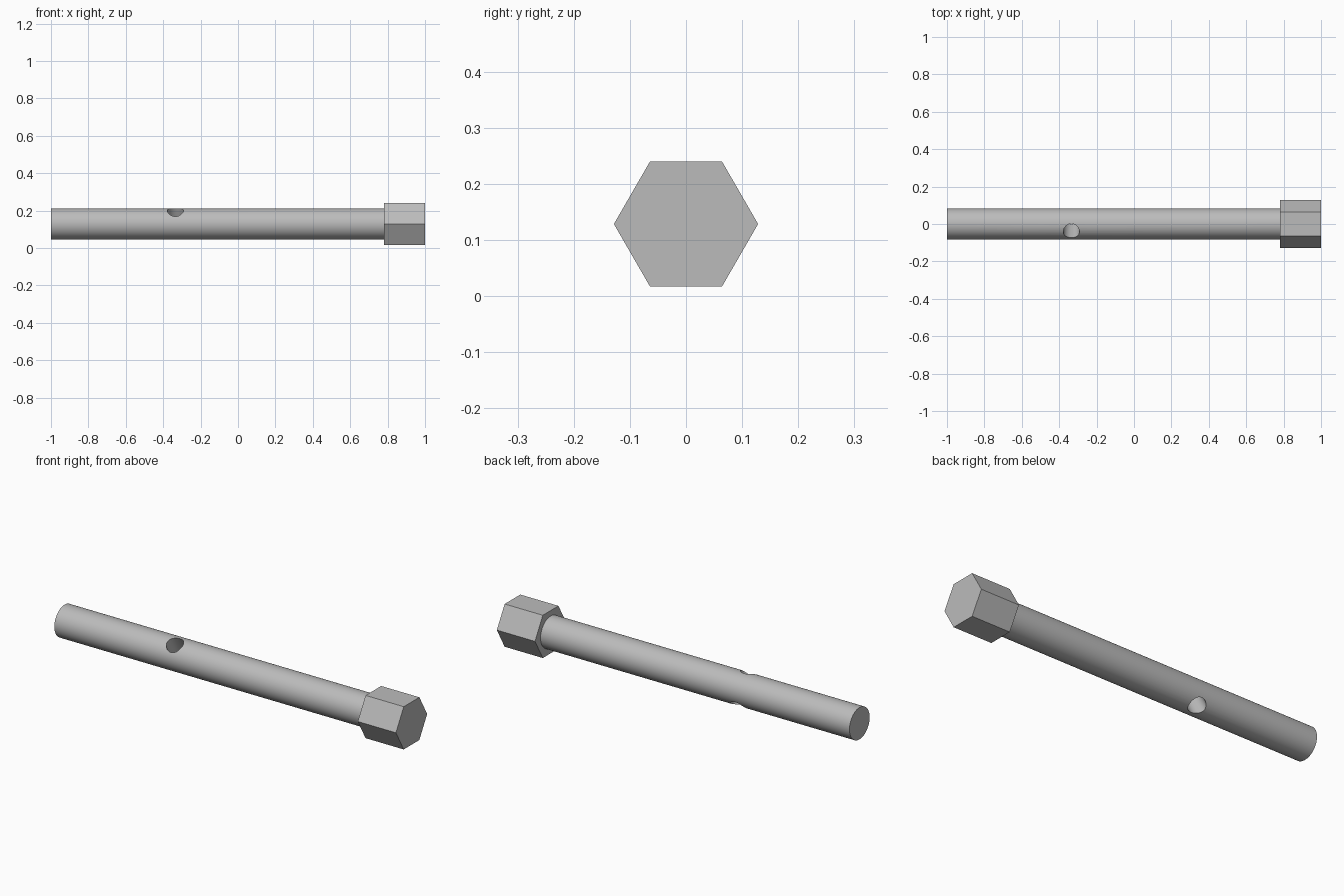
import bpy
import math

if "Cube" in bpy.data.objects:
    bpy.data.objects.remove(bpy.data.objects["Cube"], do_unlink=True)

AXIS_Z = 0.1285
SHAFT_R = 0.083
HEAD_START = 0.78

steel = bpy.data.materials.new("plain grey steel")
steel.use_nodes = True
GREY = (0.5, 0.5, 0.5, 1)
steel.diffuse_color = GREY
steel.node_tree.nodes["Principled BSDF"].inputs["Base Color"].default_value = GREY


def prism(name, sides, radius, depth, x, rotation):
    """Cylinder or prism centred on the bolt axis at the given x."""
    bpy.ops.mesh.primitive_cylinder_add(vertices=sides, radius=radius, depth=depth,
                                        location=(x, 0, AXIS_Z), rotation=rotation)
    obj = bpy.context.object
    obj.name = name
    obj.data.materials.append(steel)
    return obj


along_x = (0, math.pi / 2, 0)

# Hexagonal head with a corner pointing up
head = prism("hex_head", 6, AXIS_Z, 1 - HEAD_START, (1 + HEAD_START) / 2, along_x)

# Round shaft, seated slightly inside the head
shaft_end = HEAD_START + 0.01
shaft = prism("shaft", 96, SHAFT_R, shaft_end + 1, (shaft_end - 1) / 2, along_x)

# Cross hole, drilled right through and tilted toward the front
drill = prism("hole_cutter", 64, 0.043, 0.4, -0.335, (math.radians(30), 0, 0))
drill.hide_render = True

cut = shaft.modifiers.new("cross_hole", "BOOLEAN")
cut.operation = "DIFFERENCE"
cut.solver = "EXACT"
cut.object = drill
bpy.ops.object.select_all(action="DESELECT")
shaft.select_set(True)
bpy.context.view_layer.objects.active = shaft
bpy.ops.object.modifier_apply(modifier=cut.name)
bpy.data.objects.remove(drill, do_unlink=True)

# Smooth the round surfaces, keep the rims sharp
bpy.ops.object.shade_smooth_by_angle(angle=math.radians(30))
